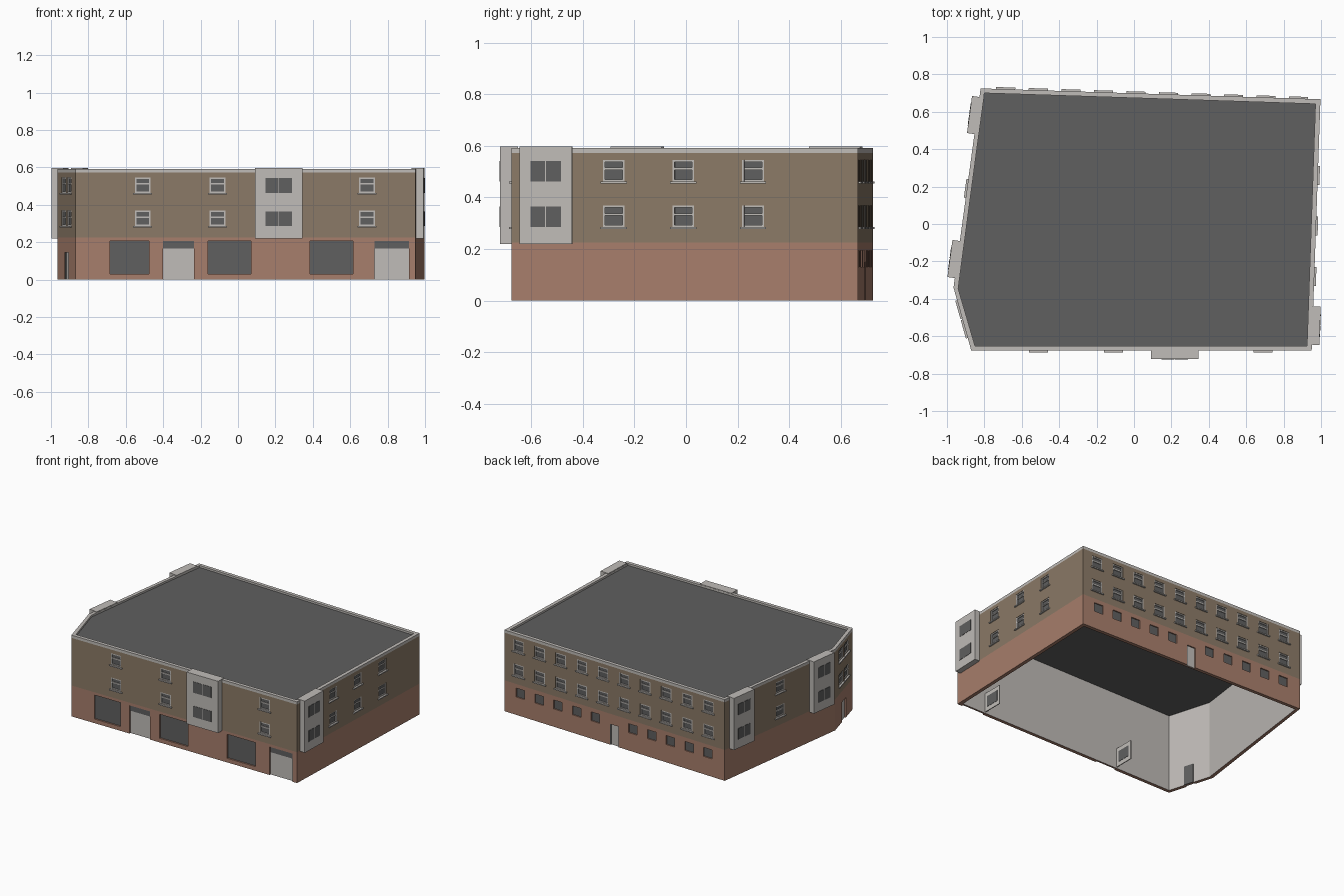
import bpy
import bmesh
from mathutils import Matrix, Vector

cube = bpy.data.objects.get("Cube")
if cube:
    bpy.data.objects.remove(cube, do_unlink=True)


def material(name, r, g, b):
    m = bpy.data.materials.new(name)
    m.use_nodes = True
    m.diffuse_color = (r, g, b, 1)
    m.node_tree.nodes["Principled BSDF"].inputs["Base Color"].default_value = (r, g, b, 1)
    return m


BRICK = material("red brick", 0.39, 0.21, 0.15)
RENDERED = material("brown render", 0.26, 0.195, 0.135)
WHITE = material("off white", 0.53, 0.505, 0.48)
DARK = material("dark grey", 0.115, 0.115, 0.115)

# Footprint corners, counter-clockwise from the front right-hand corner
OUTER = [(-0.87, -0.677), (0.95, -0.677), (0.997, 0.667), (-0.82, 0.725), (-0.965, -0.34)]
INNER = [(-0.85, -0.652), (0.925, -0.652), (0.97, 0.642), (-0.80, 0.70), (-0.94, -0.345)]
SIDES = ["front", "left", "back", "right", "corner"]
BAND, TOP, COPING = 0.225, 0.572, 0.592


def finish(name, bm, *mats):
    mesh = bpy.data.meshes.new(name)
    bm.to_mesh(mesh)
    bm.free()
    for m in mats:
        mesh.materials.append(m)
    ob = bpy.data.objects.new(name, mesh)
    bpy.context.scene.collection.objects.link(ob)
    return ob


def ring(name, z0, z1, *mats):
    """Hollow wall course; the room side takes the last material."""
    bm = bmesh.new()
    loops = [[bm.verts.new((x, y, z)) for x, y in pts]
             for pts, z in ((OUTER, z0), (OUTER, z1), (INNER, z1), (INNER, z0))]
    for k in range(4):
        lower, upper = loops[k], loops[(k + 1) % 4]
        for i in range(len(OUTER)):
            j = (i + 1) % len(OUTER)
            f = bm.faces.new((lower[i], lower[j], upper[j], upper[i]))
            f.material_index = len(mats) - 1 if k == 2 else 0
    return finish(name, bm, *mats)


class Side:
    """Places boxes along one wall: s along it, d into it, z up."""

    def __init__(self, i):
        self.name = SIDES[i]
        self.a = Vector((*OUTER[i], 0))
        b = Vector((*OUTER[(i + 1) % len(OUTER)], 0))
        self.run = b - self.a
        self.axis = 0 if abs(self.run.x) > abs(self.run.y) else 1
        t = self.run.normalized()
        n = Vector((-t.y, t.x, 0))
        self.frame = Matrix(((t.x, n.x, 0, self.a.x), (t.y, n.y, 0, self.a.y),
                             (0, 0, 1, 0), (0, 0, 0, 1)))
        self.parts = {}

    def at(self, c):
        return (c - self.a[self.axis]) / self.run[self.axis] * self.run.length

    def box(self, part, mat, s, w, d0, d1, z0, z1, bm=None):
        if bm is None:
            bm = self.parts.setdefault((part, mat.name), bmesh.new())
        m = (self.frame @ Matrix.Translation((s, (d0 + d1) / 2, (z0 + z1) / 2))
             @ Matrix.Diagonal((w, d1 - d0, z1 - z0, 1)))
        bmesh.ops.create_cube(bm, size=1, matrix=m)

    def recess(self, s, w, z0, z1):
        self.box("", BRICK, s, w, -0.05, 0.014, z0, z1, cuts[z0 > BAND])

    def sash(self, s, z, w=0.084, h=0.084):
        self.recess(s, w, z, z + h)
        self.box("window_panes", DARK, s, w, 0.009, 0.016, z, z + h)
        for e in (-1, 1):
            self.box("window_frames", WHITE, s + e * (w / 2 - 0.004), 0.008, 0.002, 0.012, z, z + h)
        for bar in (0, h * 0.54, h - 0.008):
            self.box("window_frames", WHITE, s, w, 0.003, 0.012, z + bar, z + bar + 0.008)
        self.box("window_sills", WHITE, s, w + 0.018, -0.01, 0.01, z - 0.008, z)

    def sashes(self, s):
        for z in ROWS:
            self.sash(s, z)

    def bay(self, s, w, depth, pane):
        self.box("bay", WHITE, s, w, -depth, 0.024, 0.22, 0.597)
        for z in ROWS:
            for e in (-1, 1):
                self.box("bay_panes", DARK, s + e * (pane / 2 + 0.002), pane,
                         -depth - 0.002, -depth + 0.003, z, z + 0.08)

    def door(self, s, w, h):
        self.recess(s, w, -0.05, h)
        self.box("door", WHITE, s, w, 0.009, 0.016, 0, h)
        self.box("door_edge", DARK, s - w / 2 + 0.004, 0.008, 0.004, 0.012, 0, h)

    def done(self):
        for (part, mat), bm in self.parts.items():
            finish(f"{self.name}_{part}", bm, bpy.data.materials[mat])


ROWS = (0.285, 0.462)
cuts = [bmesh.new(), bmesh.new()]
front, left, back, right, corner = sides = [Side(i) for i in range(5)]

# Front: sash windows, bay, shop windows and garage doors
for x in (-0.51, -0.11, 0.69):
    front.sashes(front.at(x))
front.bay(front.at(0.218), 0.255, 0.045, 0.07)
for x0, x1 in ((-0.685, -0.475), (-0.16, 0.07), (0.385, 0.615)):
    s, w = front.at((x0 + x1) / 2), x1 - x0
    front.recess(s, w, 0.03, 0.205)
    front.box("shop_windows", DARK, s, w, 0.011, 0.017, 0.03, 0.205)
for x0, x1 in ((-0.40, -0.235), (0.73, 0.913)):
    s, w = front.at((x0 + x1) / 2), x1 - x0
    front.recess(s, w, -0.05, 0.205)
    front.box("garage_doors", WHITE, s, w, 0.011, 0.017, 0, 0.165)
    front.box("garage_headers", DARK, s, w, 0.006, 0.017, 0.165, 0.205)
    # Side panel inside each garage bay
    front.box("garage_side_panels", WHITE, front.at(x0), 0.006, 0.02, 0.17, 0.01, 0.15)
    front.box("garage_side_insets", DARK, front.at(x0) + 0.003, 0.004, 0.045, 0.15, 0.04, 0.12)

# Left wall
for y in (-0.28, -0.01, 0.26):
    left.sashes(left.at(y))
left.bay(left.at(-0.543), 0.205, 0.04, 0.058)

# Back: ten sash columns, small ground floor windows around a door
for i in range(10):
    back.sashes(back.at(0.88 - 0.174 * i))
for i in range(11):
    s = back.at(0.865 - 0.1545 * i)
    if i == 5:
        back.door(s, 0.07, 0.15)
    else:
        back.recess(s, 0.07, 0.13, 0.195)
        back.box("small_windows", DARK, s, 0.07, 0.008, 0.016, 0.13, 0.195)

# Right wall
right.sashes(right.at(0.19))
for y in (0.58, -0.19):
    right.bay(right.at(y), 0.2, 0.04, 0.058)

# Angled corner: paired windows over a door
mid = corner.run.length / 2
for e in (-1, 1):
    corner.sashes(mid + e * 0.054)
corner.door(mid, 0.075, 0.145)
corner.box("door_inner_leaf", DARK, mid, 0.07, 0.024, 0.03, 0, 0.14)

for side in sides:
    side.done()

# Walls with their openings cut in
walls = [ring("brick_ground_wall", 0, BAND, BRICK, WHITE),
         ring("rendered_upper_wall", BAND, TOP, RENDERED, WHITE)]
for wall, bm, skin in zip(walls, cuts, (BRICK, RENDERED)):
    cutter = finish(wall.name + "_cutter", bm, skin)
    cutter.hide_render = True
    cutter.hide_set(True)
    mod = wall.modifiers.new("openings", "BOOLEAN")
    mod.operation = "DIFFERENCE"
    mod.solver = "EXACT"
    mod.object = cutter
ring("parapet_coping", TOP, COPING, WHITE)

# Flat roof
bm = bmesh.new()
base = bm.faces.new([bm.verts.new((x, y, 0.566)) for x, y in INNER])
top = bmesh.ops.extrude_face_region(bm, geom=[base])
bmesh.ops.translate(bm, vec=(0, 0, 0.012), verts=[v for v in top["geom"] if isinstance(v, bmesh.types.BMVert)])
bmesh.ops.recalc_face_normals(bm, faces=bm.faces)
finish("flat_roof", bm, DARK)
